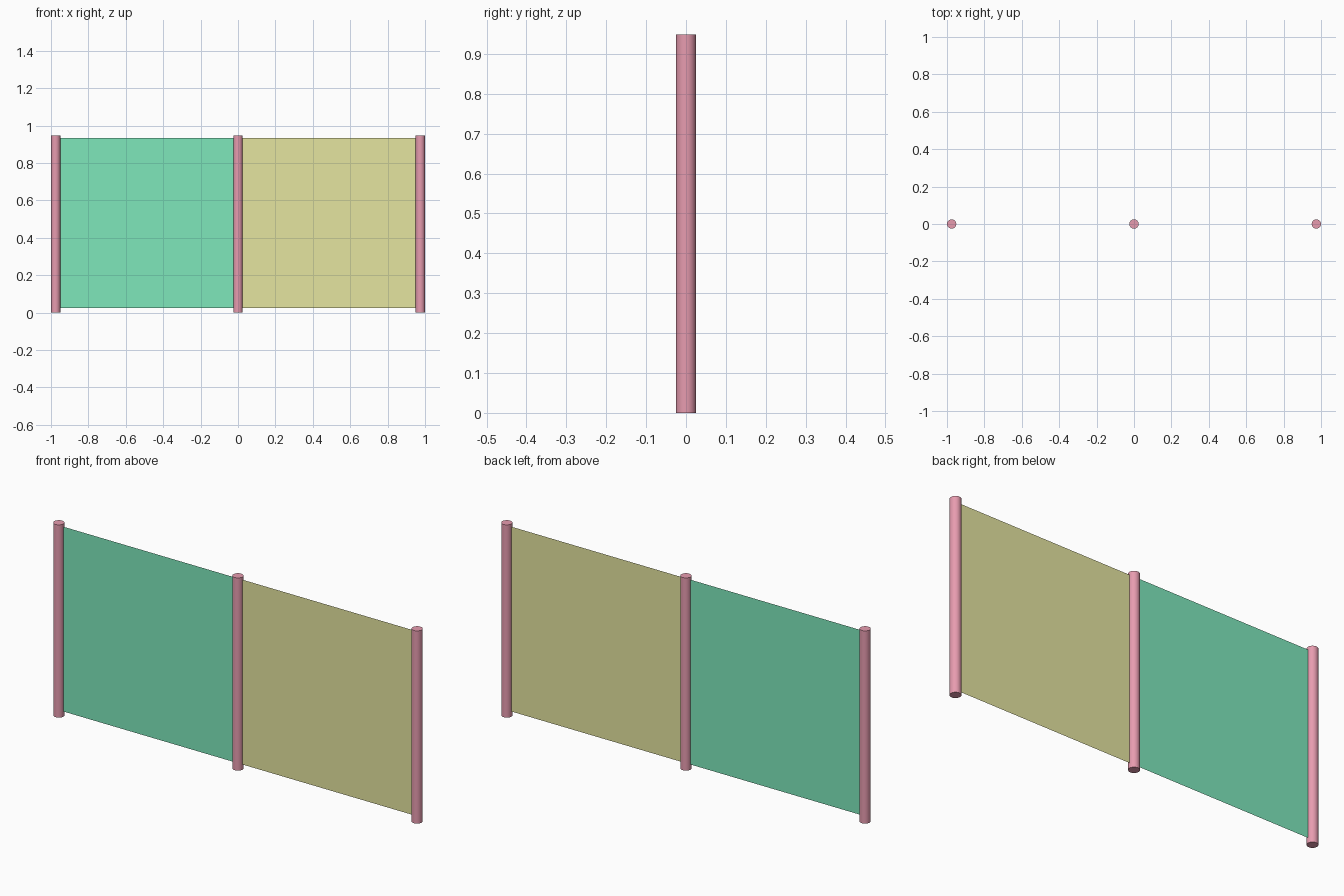
import bpy, math

if "Cube" in bpy.data.objects:
    bpy.data.objects.remove(bpy.data.objects["Cube"])

POST_X = 0.975
POST_R = 0.025
POST_H = 0.948


def material(name, rgb):
    m = bpy.data.materials.new(name)
    m.diffuse_color = (*rgb, 1)
    m.use_nodes = True
    m.node_tree.nodes["Principled BSDF"].inputs["Base Color"].default_value = m.diffuse_color
    return m


red = material("post_red", (0.80, 0.33, 0.43))
green = material("panel_green", (0.21, 0.80, 0.50))
yellow = material("panel_yellow", (0.78, 0.78, 0.35))


def post(name, x):
    bpy.ops.mesh.primitive_cylinder_add(vertices=24, radius=POST_R, depth=POST_H,
                                        location=(x, 0, POST_H / 2))
    ob = bpy.context.object
    ob.name = name
    ob.data.materials.append(red)
    bpy.ops.object.shade_smooth_by_angle(angle=math.radians(40))


def panel(name, x0, x1, mat, z0=0.025, z1=0.934):
    # single upright sheet running between post centres
    me = bpy.data.meshes.new(name)
    me.from_pydata([(x0, 0, z0), (x1, 0, z0), (x1, 0, z1), (x0, 0, z1)], [], [(0, 1, 2, 3)])
    me.materials.append(mat)
    bpy.context.collection.objects.link(bpy.data.objects.new(name, me))


# Upright posts
for name, x in (("left_post", -POST_X), ("middle_post", 0), ("right_post", POST_X)):
    post(name, x)

# Thin infill sheets
panel("left_panel", -POST_X, 0, green)
panel("right_panel", 0, POST_X, yellow)
